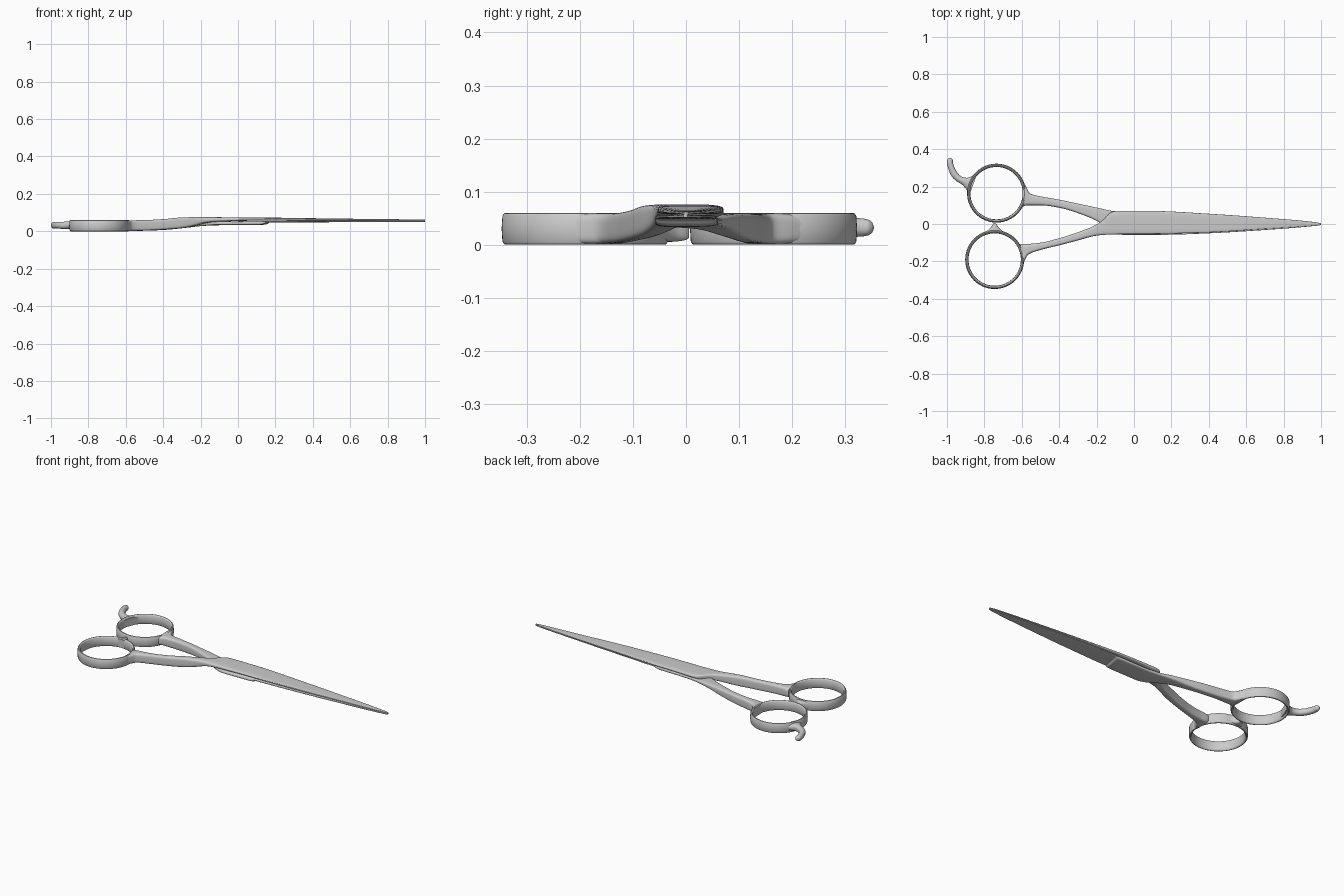
import bpy, bmesh, math
from mathutils import Vector


def finish(bm, name):
    bmesh.ops.recalc_face_normals(bm, faces=bm.faces)
    me = bpy.data.meshes.new(name)
    bm.to_mesh(me)
    bm.free()
    ob = bpy.data.objects.new(name, me)
    bpy.context.collection.objects.link(ob)
    bpy.ops.object.select_all(action='DESELECT')
    bpy.context.view_layer.objects.active = ob
    ob.select_set(True)
    bpy.ops.object.shade_smooth_by_angle(angle=math.radians(40))
    return ob


def refine(stations, sub):
    """Monotone cubic interpolation between stations, so edges never overshoot."""
    mids = [Vector(((s[0] + s[2]) / 2, (s[1] + s[3]) / 2)) for s in stations]
    h = [(b - a).length for a, b in zip(mids, mids[1:])]
    cols = []
    for col in zip(*stations):
        d = [(b - a) / k for a, b, k in zip(col, col[1:], h)]
        m = [d[0]] + [0 if a * b <= 0 else 2 * a * b / (a + b)
                      for a, b in zip(d, d[1:])] + [d[-1]]
        out = []
        for i, k in enumerate(h):
            for j in range(sub):
                t = j / sub
                out.append((2*t**3 - 3*t**2 + 1) * col[i] + (t**3 - 2*t*t + t) * k * m[i]
                           + (3*t*t - 2*t**3) * col[i+1] + (t**3 - t*t) * k * m[i+1])
        cols.append(out + [col[-1]])
    return list(zip(*cols))


def loft(name, stations, power=4, sides=28, sub=5):
    """Skin rounded-box sections; station = (left x, y, right x, y, z low, z high)."""
    bm = bmesh.new()
    rings = []
    for xl, yl, xr, yr, z0, z1 in refine(stations, sub):
        ring = []
        for k in range(sides):
            a = 2 * math.pi * (k + .5) / sides
            c, s = math.cos(a), math.sin(a)
            u = math.copysign(abs(c) ** (2 / power), c) / 2
            w = math.copysign(abs(s) ** (2 / power), s) / 2
            ring.append(bm.verts.new(((xl + xr) / 2 + u * (xr - xl),
                                      (yl + yr) / 2 + u * (yr - yl),
                                      (z0 + z1) / 2 + w * (z1 - z0))))
        rings.append(ring)
    for a, b in zip(rings, rings[1:]):
        for k in range(sides):
            n = (k + 1) % sides
            bm.faces.new((a[k], a[n], b[n], b[k]))
    bm.faces.new(rings[0])
    bm.faces.new(rings[-1])
    return finish(bm, name)


def finger_ring(name, cx, cy):
    """Lathe a thin band with softened rims."""
    prof = [(.142, .010), (.145, .005), (.149, .003), (.153, .004), (.156, .009),
            (.1575, .033), (.156, .057), (.153, .062), (.149, .063), (.145, .061),
            (.142, .056), (.140, .033)]
    bm = bmesh.new()
    n = 72
    rows = [[bm.verts.new((cx + r * math.cos(2 * math.pi * i / n),
                           cy + r * math.sin(2 * math.pi * i / n), z)) for r, z in prof]
            for i in range(n)]
    for i in range(n):
        a, b = rows[i], rows[(i + 1) % n]
        for k in range(len(prof)):
            q = (k + 1) % len(prof)
            bm.faces.new((a[k], b[k], b[q], a[q]))
    return finish(bm, name)


# Finger rings
finger_ring("thumb_ring", -.745, -.19)
finger_ring("finger_ring", -.735, .165)

# Upper half: lower-side shank crossing over into the top blade
loft("upper_blade_and_shank", [
    (-.607, -.108, -.598, -.232, .004, .062),
    (-.590, -.106, -.584, -.195, .004, .062),
    (-.565, -.106, -.565, -.164, .005, .062),
    (-.50, -.100, -.50, -.139, .007, .063),
    (-.40, -.076, -.40, -.114, .012, .068),
    (-.30, -.044, -.30, -.088, .020, .077),
    (-.20, -.003, -.22, -.066, .037, .079),
    (-.165, .022, -.19, -.061, .046, .079),
    (-.120, .064, -.14, -.057, .052, .079),
    (-.08, .071, -.08, -.055, .055, .078),
    (.10, .070, .10, -.053, .060, .077),
    (.40, .055, .40, -.045, .060, .073),
    (.70, .034, .70, -.026, .060, .069),
    (.97, .010, .97, -.008, .0595, .066),
    (1.0, .004, 1.0, -.004, .0595, .065)])

# Lower half: upper-side shank passing under, thick pivot plate, then bottom blade
loft("lower_blade_and_shank", [
    (-.598, .235, -.594, .092, .004, .062),
    (-.577, .200, -.580, .098, .004, .062),
    (-.555, .163, -.555, .100, .005, .062),
    (-.50, .148, -.50, .100, .006, .062),
    (-.40, .130, -.40, .087, .010, .062),
    (-.30, .109, -.30, .058, .019, .062),
    (-.20, .088, -.19, .012, .031, .060),
    (-.11, .069, -.13, -.035, .035, .056),
    (-.04, .062, -.06, -.058, .036, .056),
    (.13, .060, .11, -.058, .037, .059),
    (.160, .059, .14, -.058, .041, .059),
    (.170, .059, .15, -.058, .049, .059),
    (.40, .048, .40, -.050, .051, .060),
    (.70, .028, .70, -.032, .052, .060),
    (.97, .007, .97, -.010, .053, .060),
    (1.0, .003, 1.0, -.005, .054, .060)])

# Curved finger rest on the upper ring
loft("finger_rest", [
    (-.882, .150, -.836, .275, .010, .056),
    (-.895, .182, -.868, .256, .013, .055),
    (-.920, .211, -.893, .247, .015, .055),
    (-.950, .230, -.922, .254, .016, .054),
    (-.976, .256, -.944, .275, .017, .054),
    (-.992, .292, -.958, .299, .017, .054),
    (-1.0, .325, -.968, .328, .018, .053),
    (-.999, .341, -.969, .342, .020, .051),
    (-.993, .351, -.975, .351, .026, .045),
    (-.986, .354, -.982, .354, .033, .037)], power=2.2)

# Small bumper between the rings
loft("bumper", [
    (-.810, -.050, -.680, -.050, .008, .058),
    (-.785, -.036, -.705, -.036, .008, .058),
    (-.766, -.018, -.724, -.018, .009, .057),
    (-.754, .000, -.736, .000, .012, .054),
    (-.748, .006, -.742, .006, .016, .050)], power=3)

# Rest the model exactly on the ground
low = min(v.co.z for o in bpy.data.objects for v in o.data.vertices)
for o in bpy.data.objects:
    o.location.z -= low
